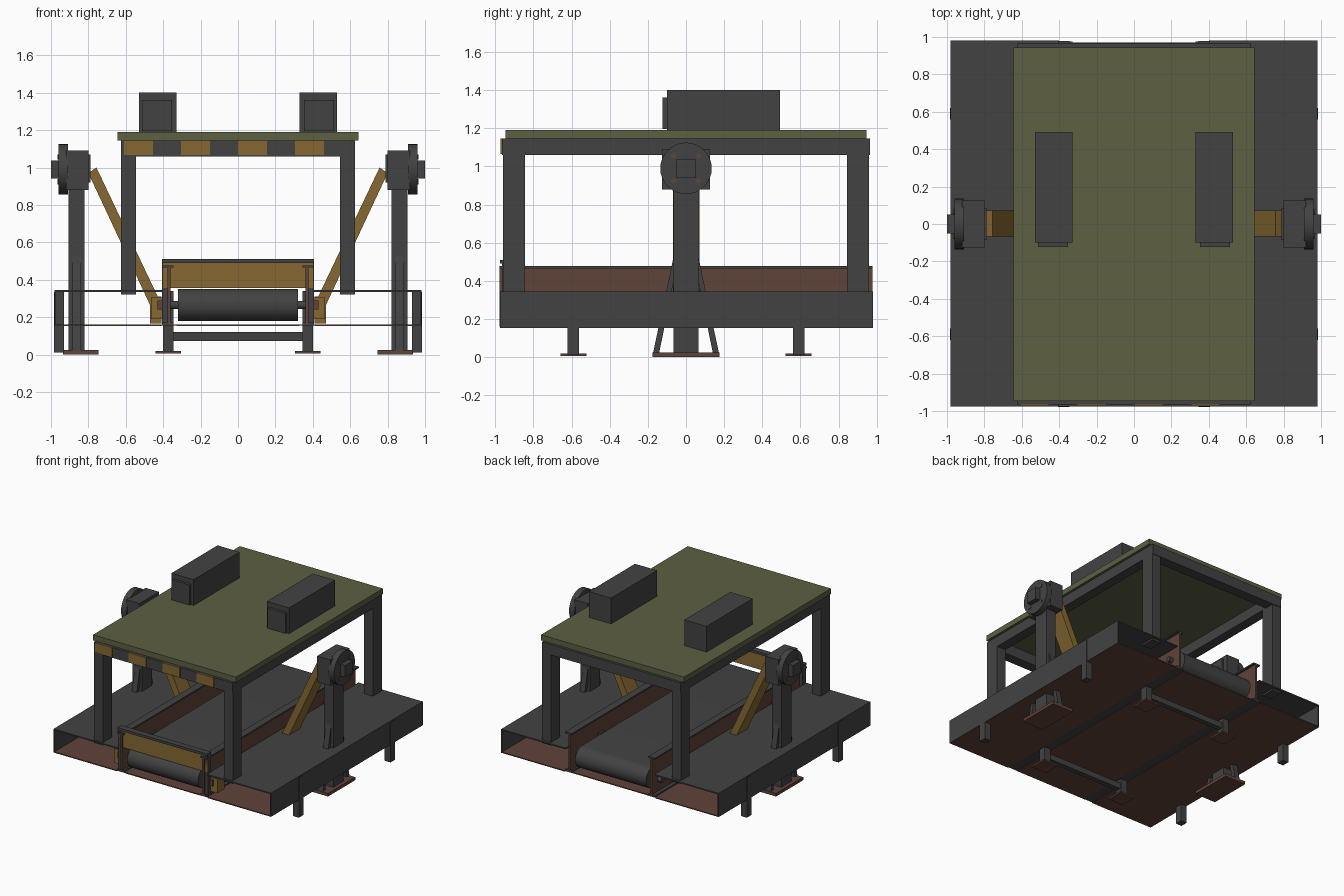
import bpy, bmesh, math
from mathutils import Vector

cube = bpy.data.objects.get("Cube")
if cube:
    bpy.data.objects.remove(cube)


def material(name, rgb):
    m = bpy.data.materials.new(name)
    m.use_nodes = True
    col = (*rgb, 1)
    m.diffuse_color = col
    bsdf = m.node_tree.nodes["Principled BSDF"]
    bsdf.inputs["Base Color"].default_value = col
    bsdf.inputs["Roughness"].default_value = 0.8
    return m


DARK = material("dark steel", (0.055, 0.055, 0.055))
RUST = material("rust brown", (0.115, 0.056, 0.041))
OLIVE = material("olive paint", (0.11, 0.115, 0.055))
YELLOW = material("ochre yellow", (0.24, 0.14, 0.032))


def finish(name, bm, mat):
    bmesh.ops.recalc_face_normals(bm, faces=bm.faces)
    me = bpy.data.meshes.new(name)
    bm.to_mesh(me)
    bm.free()
    me.materials.append(mat)
    ob = bpy.data.objects.new(name, me)
    bpy.context.collection.objects.link(ob)
    return ob


def box(name, mat, x, y, z):
    """Box from (min, max) pairs on each axis."""
    bm = bmesh.new()
    bmesh.ops.create_cube(bm, size=1)
    for v in bm.verts:
        v.co = [r[0] + (c + 0.5) * (r[1] - r[0]) for c, r in zip(v.co, (x, y, z))]
    return finish(name, bm, mat)


def prism(name, mat, points, axis, lo, hi):
    """Outline in the two other axes, extruded along axis from lo to hi."""
    bm = bmesh.new()
    verts = []
    for p in points:
        co = list(p)
        co.insert(axis, lo)
        verts.append(bm.verts.new(co))
    face = bm.faces.new(verts)
    ext = bmesh.ops.extrude_face_region(bm, geom=[face])
    step = Vector((0, 0, 0))
    step[axis] = hi - lo
    bmesh.ops.translate(bm, vec=step, verts=[g for g in ext["geom"] if isinstance(g, bmesh.types.BMVert)])
    return finish(name, bm, mat)


def circle(cy, cz, r, n, start=0.0, sweep=math.tau, closed=True):
    k = n if closed else n - 1
    return [(cy + r * math.cos(start + sweep * i / k),
             cz + r * math.sin(start + sweep * i / k)) for i in range(n)]


def smooth(ob):
    bpy.ops.object.select_all(action="DESELECT")
    ob.select_set(True)
    bpy.context.view_layer.objects.active = ob
    bpy.ops.object.shade_smooth_by_angle(angle=math.radians(35))


def span(s, a, b):
    """Mirror an interval to side s."""
    return tuple(sorted((s * a, s * b)))


# Platform floor
box("floor_middle", RUST, (-0.33, 0.33), (-0.97, 0.97), (0.152, 0.16))

# Conveyor belt wrapped round two rollers
r, zc, yc = 0.086, 0.265, 0.885
loop = circle(yc, zc, r, 20, -math.pi / 2, math.pi, False)
loop += circle(-yc, zc, r, 20, math.pi / 2, math.pi, False)
smooth(prism("conveyor_belt", DARK, loop, 0, -0.32, 0.32))
for y in (-yc, yc):
    smooth(prism("roller_shaft", DARK, circle(y, zc, 0.022, 16), 0, -0.41, 0.41))

# Guard across the infeed end
box("front_guard", YELLOW, (-0.4, 0.4), (-0.965, -0.95), (0.355, 0.49))
box("front_guard_cap", DARK, (-0.405, 0.405), (-0.975, -0.925), (0.49, 0.51))

for s in (-1, 1):
    side = "left" if s > 0 else "right"

    def sbox(name, mat, a, b, y, z):
        return box(f"{side}_{name}", mat, span(s, a, b), y, z)

    # Hollow side platform
    sbox("deck_top", DARK, 0.4, 0.98, (-0.975, 0.98), (0.335, 0.345))
    sbox("deck_floor", RUST, 0.41, 0.975, (-0.975, 0.98), (0.152, 0.16))
    sbox("deck_floor_strip", DARK, 0.33, 0.41, (-0.97, 0.975), (0.154, 0.16))
    sbox("deck_wall", DARK, 0.972, 0.98, (-0.975, 0.98), (0.152, 0.345))

    # Conveyor side rail
    sbox("rail_web", RUST, 0.362, 0.376, (-0.978, 0.978), (0.16, 0.468))
    sbox("rail_flange", DARK, 0.345, 0.405, (-0.978, 0.978), (0.465, 0.477))
    sbox("rail_foot_flange", DARK, 0.345, 0.405, (-0.975, 0.975), (0.16, 0.172))
    sbox("guard_post", DARK, 0.376, 0.405, (-0.965, -0.925), (0.16, 0.49))
    sbox("roller_bearing", YELLOW, 0.405, 0.465, (-0.93, -0.84), (0.19, 0.305))
    sbox("bearing_bolt", RUST, 0.405, 0.43, (-0.94, -0.93), (0.24, 0.29))

    # Legs at both ends
    for y in (-0.59, 0.59):
        sbox("outer_leg", DARK, 0.93, 0.983, (y - 0.03, y + 0.03), (0.01, 0.335))
        sbox("conveyor_leg", DARK, 0.345, 0.4, (y - 0.03, y + 0.03), (0.015, 0.34))
        sbox("conveyor_foot", RUST, 0.305, 0.44, (y - 0.068, y + 0.068), (0.005, 0.018))

    # Pillar with splayed braces on a foot plate
    sbox("pillar", DARK, 0.82, 0.905, (-0.065, 0.065), (0.025, 0.9))
    sbox("pillar_foot", RUST, 0.745, 0.935, (-0.175, 0.175), (0, 0.025))
    for t in (-1, 1):
        brace = [(t * 0.172, 0.025), (t * 0.14, 0.025), (t * 0.06, 0.42), (t * 0.06, 0.55)]
        prism(f"{side}_pillar_brace", DARK, brace, 0, *span(s, 0.84, 0.885))

    # Drive head
    sbox("drive_body", DARK, 0.8, 0.92, (-0.125, 0.125), (0.88, 1.09))
    sbox("drive_inner_plate", DARK, 0.788, 0.8, (-0.085, 0.085), (0.92, 1.07))
    smooth(prism(f"{side}_drive_disc", DARK, circle(0, 0.99, 0.135, 32), 0, *span(s, 0.91, 0.96)))
    sbox("drive_shaft", DARK, 0.95, 1.0, (-0.05, 0.05), (0.94, 1.037))
    for a in range(4):
        ang = math.pi / 4 + a * math.pi / 2
        spot = circle(0.093 * math.cos(ang), 0.99 + 0.093 * math.sin(ang), 0.014, 8)
        prism(f"{side}_disc_bolt", RUST, spot, 0, *span(s, 0.955, 0.965))

    # Slanted arm down to the conveyor
    arm = [(s * 0.8, 0.97), (s * 0.757, 1.0), (s * 0.41, 0.27), (s * 0.44, 0.2)]
    prism(f"{side}_arm", YELLOW, arm, 1, -0.068, 0.072)
    sbox("arm_foot", YELLOW, 0.41, 0.47, (-0.068, 0.072), (0.165, 0.31))

    # Gantry posts, side beams and roof boxes
    for t in (-1, 1):
        sbox("gantry_post", DARK, 0.545, 0.625, span(t, 0.845, 0.96), (0.32, 1.08))
    sbox("side_beam", DARK, 0.545, 0.625, (-0.96, 0.96), (1.06, 1.145))
    sbox("roof_box", DARK, 0.33, 0.53, (-0.1, 0.493), (1.19, 1.4))
    sbox("roof_box_front", DARK, 0.352, 0.512, (-0.122, -0.1), (1.195, 1.36))

# Cross members
for t in (-1, 1):
    box("leg_cross_bar", DARK, (-0.345, 0.345), (t * 0.59 - 0.02, t * 0.59 + 0.02), (0.073, 0.12))
    box("end_beam", DARK, (-0.625, 0.625), span(t, 0.88, 0.965), (1.06, 1.145))

# Roof and striped front beam
box("roof_plate", OLIVE, (-0.645, 0.645), (-0.945, 0.945), (1.145, 1.19))
for i in range(4):
    x = -0.61 + i * 0.305
    box("warning_stripe", YELLOW, (x, x + 0.155), (-0.972, -0.964), (1.066, 1.145))
